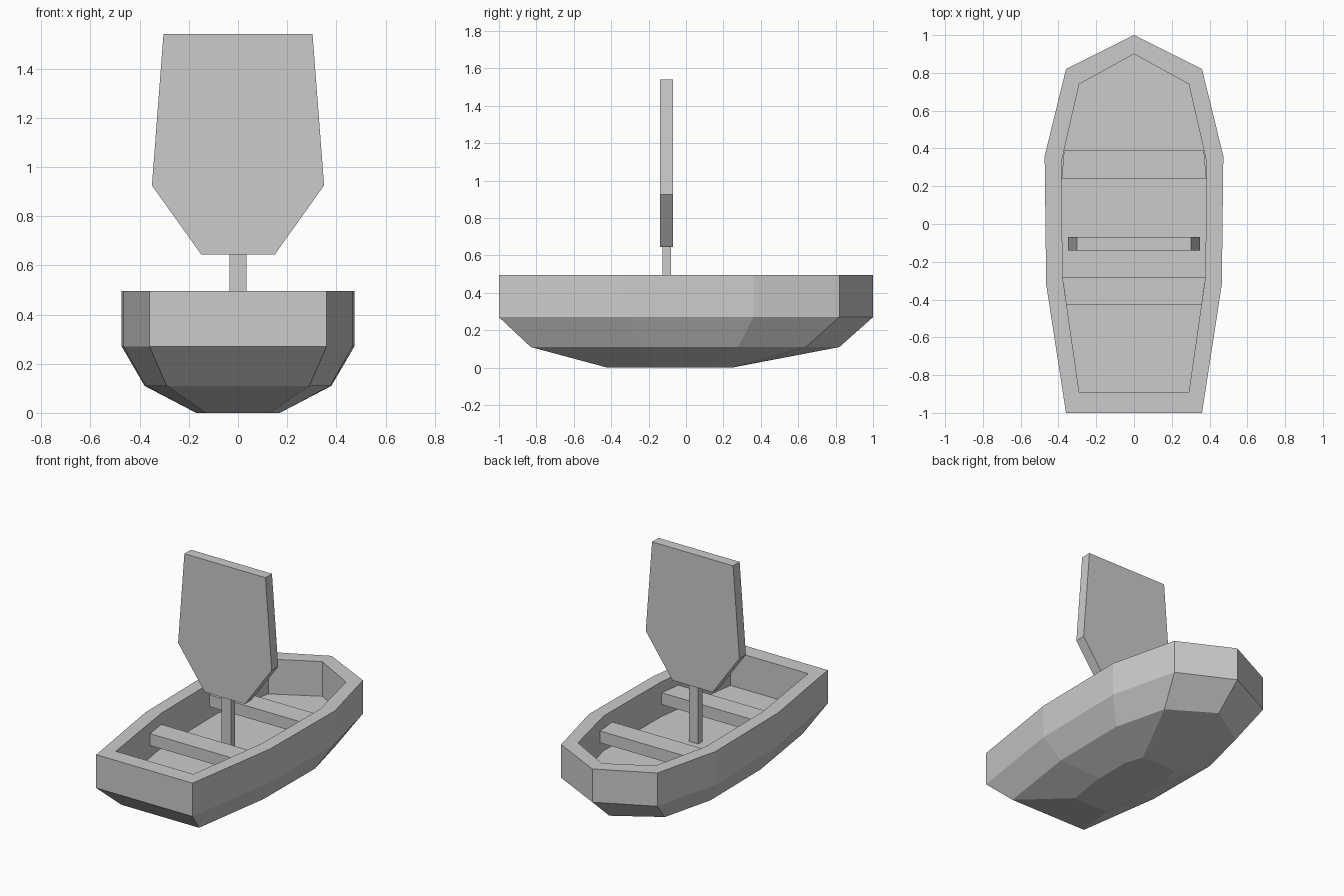
import bpy, bmesh

if "Cube" in bpy.data.objects:
    bpy.data.objects.remove(bpy.data.objects["Cube"])


def make_object(name, bm):
    bmesh.ops.recalc_face_normals(bm, faces=bm.faces[:])
    mesh = bpy.data.meshes.new(name)
    bm.to_mesh(mesh)
    bm.free()
    obj = bpy.data.objects.new(name, mesh)
    bpy.context.collection.objects.link(obj)
    return obj


def ring(bm, half, z):
    """Closed outline from stern to bow, mirrored across x = 0."""
    left = [(-x, y) for x, y in reversed(half) if x > 0]
    return [bm.verts.new((x, y, z)) for x, y in half + left]


def loft(name, sections):
    bm = bmesh.new()
    rings = [ring(bm, half, z) for half, z in sections]
    n = len(rings[0])
    for a, b in zip(rings, rings[1:]):
        for i in range(n):
            j = (i + 1) % n
            bm.faces.new((a[i], a[j], b[j], b[i]))
    bm.faces.new(rings[0])
    bm.faces.new(rings[-1])
    return make_object(name, bm)


def prism_y(name, half, y0, y1):
    """Mirrored x-z profile extruded along y."""
    bm = bmesh.new()
    pts = half + [(-x, z) for x, z in reversed(half)]
    face = bm.faces.new([bm.verts.new((x, y0, z)) for x, z in pts])
    out = bmesh.ops.extrude_face_region(bm, geom=[face])
    verts = [v for v in out["geom"] if isinstance(v, bmesh.types.BMVert)]
    bmesh.ops.translate(bm, verts=verts, vec=(0, y1 - y0, 0))
    return make_object(name, bm)


# hull: keel, bilge, side and rim, then down the inside to the floor
keel = [(0.13, -0.42), (0.17, -0.13), (0.17, 0.12), (0.13, 0.24), (0, 0.245)]
bilge = [(0.29, -0.83), (0.375, -0.26), (0.38, 0.28), (0.29, 0.64), (0, 0.82)]
side = [(0.36, -1), (0.465, -0.32), (0.473, 0.36), (0.36, 0.82), (0, 1)]
inner = [(0.29, -0.89), (0.378, -0.28), (0.384, 0.33), (0.29, 0.74), (0, 0.9)]
FLOOR, RIM = 0.26, 0.495
loft("hull", [(keel, 0), (bilge, 0.11), (side, 0.27), (side, RIM),
              (inner, RIM), (inner, FLOOR)])

# seats: planks spanning the inside walls
for name, y0, y1, w0, w1 in (("bow_seat", 0.24, 0.39, 0.383, 0.37),
                             ("stern_seat", -0.43, -0.28, 0.356, 0.378)):
    plank = [(w0, y0), (w1, y1)]
    loft(name, [(plank, 0.34), (plank, 0.42)])

# mast
prism_y("mast", [(0.035, FLOOR), (0.035, 0.65)], -0.125, -0.08)

# sail
prism_y("sail", [(0.15, 0.645), (0.35, 0.925), (0.303, 1.54)], -0.14, -0.07)
